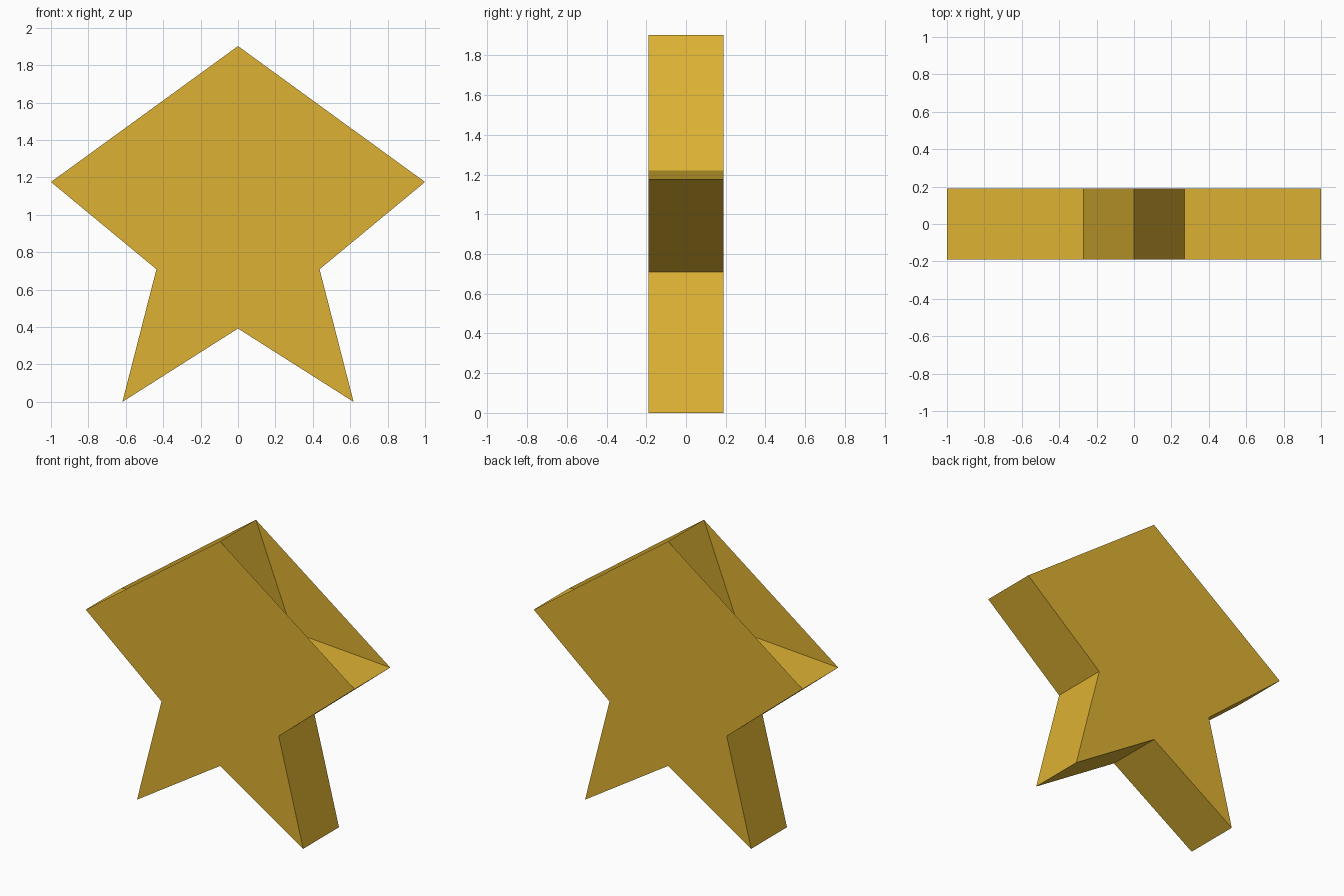
import bpy
import bmesh
from math import sin, cos, pi

cube = bpy.data.objects.get("Cube")
if cube:
    bpy.data.objects.remove(cube, do_unlink=True)

# Gold material
GOLD = (0.72, 0.44, 0.032, 1.0)
gold = bpy.data.materials.new("gold")
gold.use_nodes = True
gold.diffuse_color = GOLD
gold.node_tree.nodes["Principled BSDF"].inputs["Base Color"].default_value = GOLD

# Five-pointed star proportions
OUTER = 1 / cos(pi / 10)
INNER = 0.4585
HALF_DEPTH = 0.19
CENTRE_Z = OUTER * cos(pi / 5)


def star_ring(bm, y):
    """Ten alternating tips and notches, starting at the top tip."""
    ring = []
    for i in range(10):
        r = INNER if i % 2 else OUTER
        a = i * pi / 5
        ring.append(bm.verts.new((r * sin(a), y, CENTRE_Z + r * cos(a))))
    return ring


bm = bmesh.new()
front = star_ring(bm, -HALF_DEPTH)
back = star_ring(bm, HALF_DEPTH)

# Side walls follow every tip and notch
for i in range(10):
    j = (i + 1) % 10
    bm.faces.new((front[i], front[j], back[j], back[i]))

# Flat front and back plates span straight over the two upper notches,
# leaving an open pocket between them
outline = [i for i in range(10) if i not in (1, 9)]
bm.faces.new([front[i] for i in reversed(outline)])
bm.faces.new([back[i] for i in outline])

# Face the walls and plates outward
for f in bm.faces:
    f.normal_update()
    mid = f.calc_center_median()
    mid.z -= CENTRE_Z
    if f.normal.dot(mid) < 0:
        f.normal_flip()

mesh = bpy.data.meshes.new("star")
bm.to_mesh(mesh)
bm.free()
mesh.materials.append(gold)
star = bpy.data.objects.new("star", mesh)
bpy.context.collection.objects.link(star)
